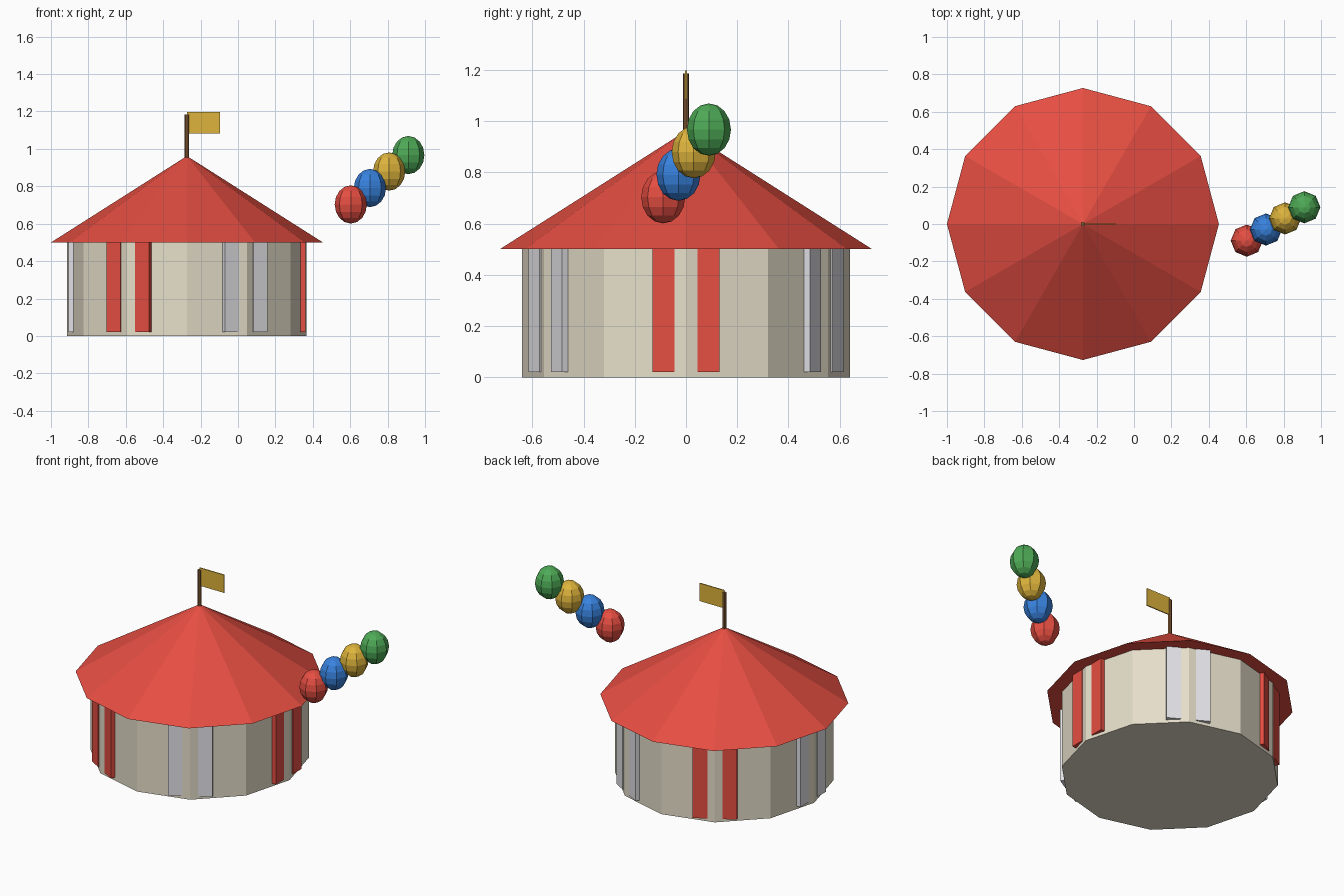
import bpy
from math import cos, sin, radians

if "Cube" in bpy.data.objects:
    bpy.data.objects.remove(bpy.data.objects["Cube"])

CX = -0.273  # tent axis


def material(name, srgb):
    rgb = [((c / 255 + 0.055) / 1.055) ** 2.4 for c in srgb]
    m = bpy.data.materials.new(name)
    m.use_nodes = True
    m.diffuse_color = (*rgb, 1)
    m.node_tree.nodes["Principled BSDF"].inputs["Base Color"].default_value = (*rgb, 1)
    return m


red = material("red canvas", (230, 78, 66))
cream = material("cream canvas", (230, 222, 202))
white = material("white cloth", (230, 230, 235))
brown = material("brown wood", (140, 96, 56))
gold = material("gold", (222, 180, 60))
blue = material("blue rubber", (56, 130, 222))
green = material("green rubber", (78, 170, 86))


def finish(name, mat):
    ob = bpy.context.object
    ob.name = name
    ob.data.materials.append(mat)
    return ob


def cone(name, mat, sides, r1, r2, z0, z1):
    # rotated so that corners lie on the x axis
    bpy.ops.mesh.primitive_cone_add(vertices=sides, radius1=r1, radius2=r2, depth=z1 - z0,
                                    location=(CX, 0, (z0 + z1) / 2), rotation=(0, 0, radians(90)))
    return finish(name, mat)


def box(name, mat, loc, size, angle=0):
    bpy.ops.mesh.primitive_cube_add(size=1, location=loc, rotation=(0, 0, angle))
    bpy.context.object.scale = size
    return finish(name, mat)


# Tent
cone("tent_wall", cream, 12, 0.64, 0.64, 0, 0.505)
cone("tent_roof", red, 12, 0.727, 0, 0.5, 0.962)

# Pairs of hanging strips, alternating colour round the wall
for i in range(6):
    a = radians(60 * i)
    for side in (-1, 1):
        t = side * 0.0875
        box(f"wall_strip_{i}_{'right' if side < 0 else 'left'}", white if i % 2 else red,
            (CX + 0.62 * cos(a) - t * sin(a), 0.62 * sin(a) + t * cos(a), 0.26),
            (0.027, 0.086, 0.48), a)

# Flag on its pole
cone("flag_pole", brown, 8, 0.012, 0.012, 0.94, 1.185)
box("flag", gold, (CX + 0.088, 0, 1.141), (0.176, 0.007, 0.115))

# Rising row of balloons
for i, (name, mat) in enumerate((("red", red), ("blue", blue), ("gold", gold), ("green", green))):
    bpy.ops.mesh.primitive_uv_sphere_add(segments=8, ring_count=8, radius=1,
                                         location=(0.603 + 0.1025 * i, -0.089 + 0.0595 * i, 0.703 + 0.088 * i))
    bpy.context.object.scale = (0.086, 0.086, 0.102)
    finish(f"{name}_balloon", mat)
